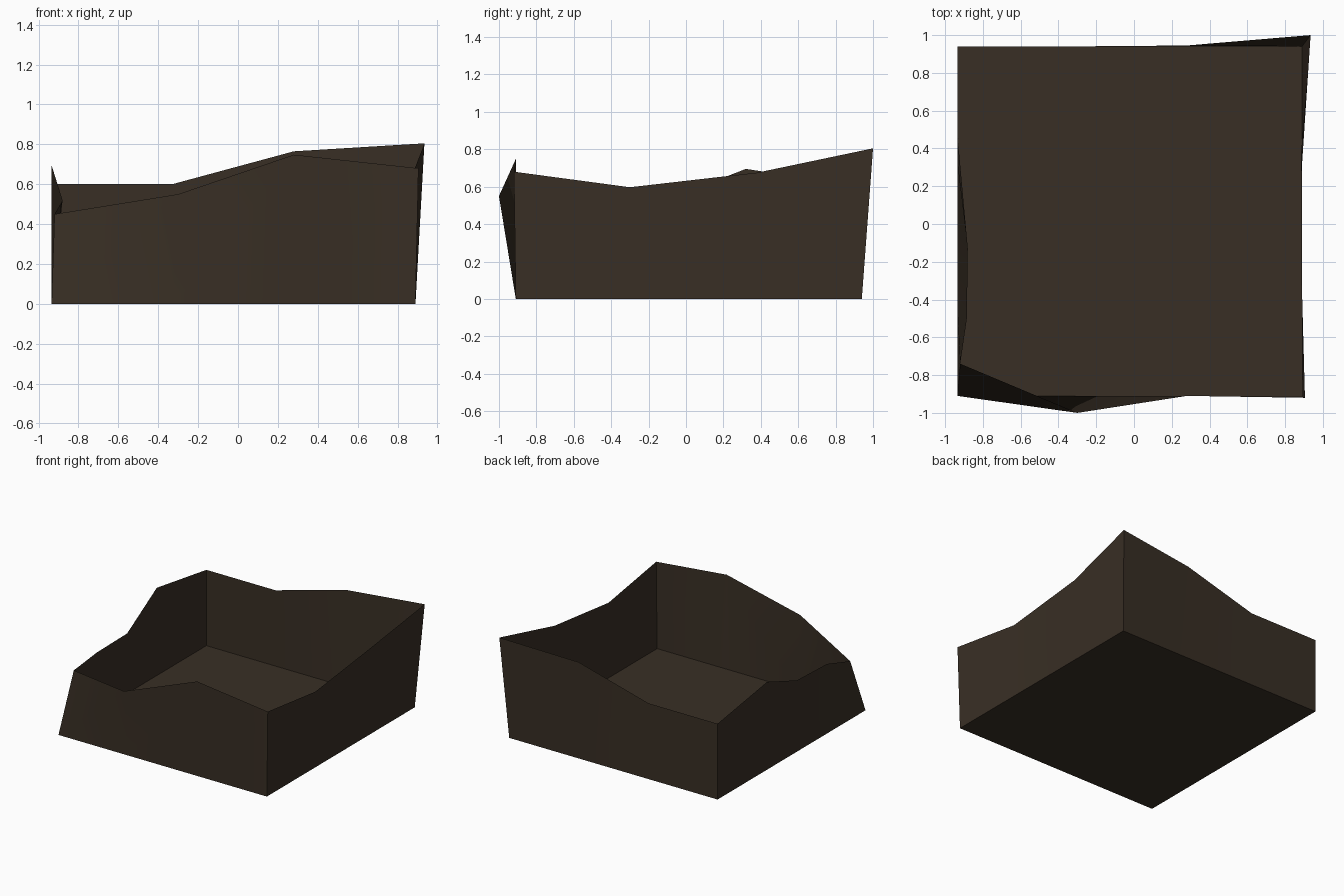
import bpy, bmesh

if "Cube" in bpy.data.objects:
    bpy.data.objects.remove(bpy.data.objects["Cube"])

brown = bpy.data.materials.new("dark brown")
brown.diffuse_color = (0.040, 0.028, 0.018, 1)
brown.use_nodes = True
brown.node_tree.nodes["Principled BSDF"].inputs["Base Color"].default_value = brown.diffuse_color

X0, X1, Y0, Y1 = -0.935, 0.89, -0.91, 0.94

# Shared top corners of the walls
FL, FR = (-0.92, -0.74, 0.45), (0.905, -0.92, 0.68)
BR, BL = (0.935, 1.0, 0.805), (-0.935, 0.94, 0.6)


def make_object(name, rows):
    """Thin sheet from two rows of points, joined by quads."""
    bm = bmesh.new()
    a, b = [[bm.verts.new(p) for p in row] for row in rows]
    for i in range(len(a) - 1):
        f = bm.faces.new((a[i], a[i + 1], b[i + 1], b[i]))
        f.smooth = len(a) > 2
    mesh = bpy.data.meshes.new(name)
    bm.to_mesh(mesh)
    bm.free()
    mesh.materials.append(brown)
    obj = bpy.data.objects.new(name, mesh)
    bpy.context.collection.objects.link(obj)


def wall(name, start, end, tops):
    """Wall with a straight foot and a bent, uneven rim."""
    n = len(tops) - 1
    foot = [(start[0] + (end[0] - start[0]) * i / n,
             start[1] + (end[1] - start[1]) * i / n, 0) for i in range(n + 1)]
    make_object(name, (foot, tops))


# Floor
make_object("floor", (((X0, Y0, 0), (X1, Y0, 0)), ((X0, Y1, 0), (X1, Y1, 0))))

# Walls, counter-clockwise so they face outwards
wall("front_wall", (X0, Y0), (X1, Y0),
     [FL, (-0.3, -1.0, 0.55), (0.28, -0.91, 0.748), FR])
wall("right_wall", (X1, Y0), (X1, Y1),
     [FR, (0.888, -0.3, 0.597), (0.885, 0.38, 0.675), BR])
wall("back_wall", (X1, Y1), (X0, Y1),
     [BR, (0.28, 0.945, 0.765), (-0.33, 0.94, 0.6), BL])
wall("left_wall", (X0, Y1), (X0, Y0),
     [BL, (-0.935, 0.32, 0.695), (-0.88, -0.13, 0.52), (-0.885, -0.5, 0.51), FL])
